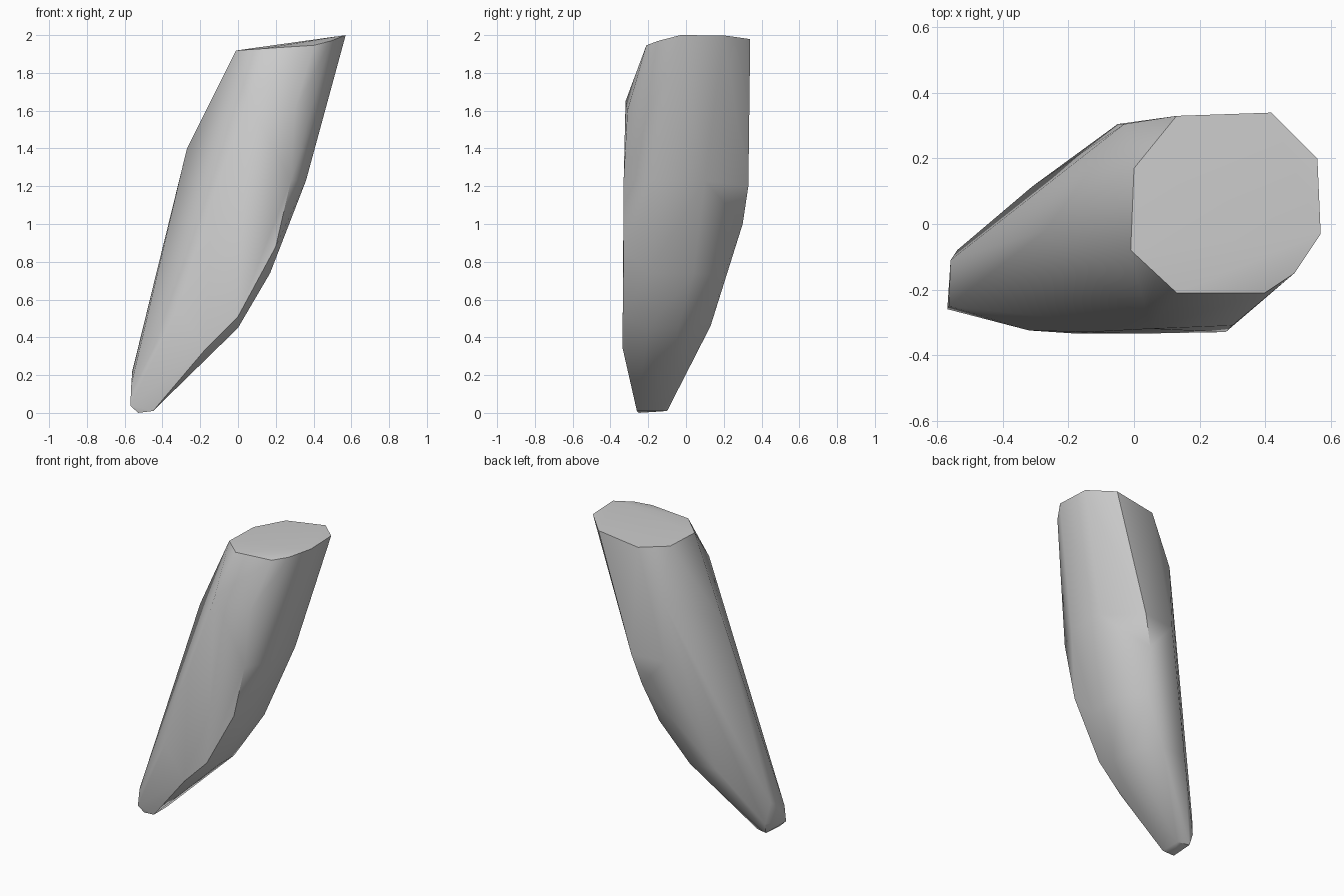
import bpy
import bmesh
from math import radians

# Remove the default cube only
default_cube = bpy.data.objects.get("Cube")
if default_cube:
    bpy.data.objects.remove(default_cube, do_unlink=True)


def make_material(name, colour):
    """One flat colour, visible in the viewport and in a render."""
    material = bpy.data.materials.new(name)
    material.use_nodes = True
    material.diffuse_color = colour
    shader = material.node_tree.nodes.get("Principled BSDF")
    shader.inputs["Base Color"].default_value = colour
    return material


def hull_object(name, ridges, material):
    """Stretch a tight skin over a set of lengthwise ridge lines."""
    bm = bmesh.new()
    for ridge in ridges.values():
        for point in ridge:
            bm.verts.new(point)
    result = bmesh.ops.convex_hull(bm, input=bm.verts[:])
    # Drop points that ended up inside the skin
    inside = {item for item in result["geom_interior"] + result["geom_unused"]
              if isinstance(item, bmesh.types.BMVert)}
    bmesh.ops.delete(bm, geom=list(inside), context="VERTS")
    # Merge the nearly flat triangles
    bmesh.ops.dissolve_limit(bm, angle_limit=radians(1),
                             verts=bm.verts[:], edges=bm.edges[:])
    bmesh.ops.recalc_face_normals(bm, faces=bm.faces[:])

    mesh = bpy.data.meshes.new(name)
    bm.to_mesh(mesh)
    bm.free()
    mesh.materials.append(material)
    obj = bpy.data.objects.new(name, mesh)
    bpy.context.scene.collection.objects.link(obj)
    return obj


def cap_point(x, y, drop=0):
    """The cut end slopes up toward the right and may sag at the front."""
    return (x, y, 1.92 + 0.14 * x - drop)


# Ridge lines that run from the cut end down to the blunt tip
ridges = {
    # Outline of the cut end, back then sagging front
    "cap_back": [cap_point(x, y) for x, y in (
        (0, 0.17), (0.13, 0.33), (0.42, 0.34), (0.56, 0.2),
        (0.57, -0.03), (-0.01, -0.08))],
    "cap_front": [cap_point(x, y, drop) for x, y, drop in (
        (0.49, -0.15, 0.02), (0.4, -0.21, 0.03), (0.13, -0.21, 0.01))],
    # Outer edge of the broad front
    "front_edge": [(0.3, -0.31, 1.6), (0.28, -0.33, 1.23), (0.2, -0.33, 0.88),
                   (0, -0.335, 0.51), (-0.17, -0.335, 0.34)],
    # Inner edge of the broad front
    "front_inner": [(0.05, -0.32, 1.65), (-0.14, -0.33, 1.1),
                    (-0.32, -0.325, 0.55)],
    # Upper left side
    "left": [(-0.27, -0.02, 1.4), (-0.56, -0.11, 0.22), (-0.565, -0.25, 0.15)],
    # Back edges
    "back_left": [(-0.03, 0.305, 1.62), (-0.05, 0.305, 1.2),
                  (-0.31, 0.115, 0.46)],
    "back_right": [(0.18, 0.33, 1.2), (0.12, 0.3, 1), (0.06, 0.2, 0.73),
                   (-0.12, 0.13, 0.46)],
    # Bulging lower side
    "right_back": [(0.36, 0.1, 1.23), (0.17, 0.04, 0.74), (0, -0.04, 0.45)],
    "right_front": [(0.36, -0.17, 1.23), (0.17, -0.2, 0.74), (0, -0.2, 0.45)],
    # Blunt tip
    "tip": [(-0.57, -0.26, 0.04), (-0.53, -0.25, 0), (-0.45, -0.26, 0.01),
            (-0.45, -0.12, 0.01), (-0.53, -0.1, 0.01), (-0.54, -0.08, 0.08)],
}

grey = make_material("plain_grey", (0.6, 0.6, 0.6, 1.0))
horn = hull_object("curved_horn", ridges, grey)

# Smooth sides with crisp edges around the cut end
bpy.ops.object.select_all(action="DESELECT")
horn.select_set(True)
bpy.context.view_layer.objects.active = horn
bpy.ops.object.shade_smooth_by_angle(angle=radians(48))
